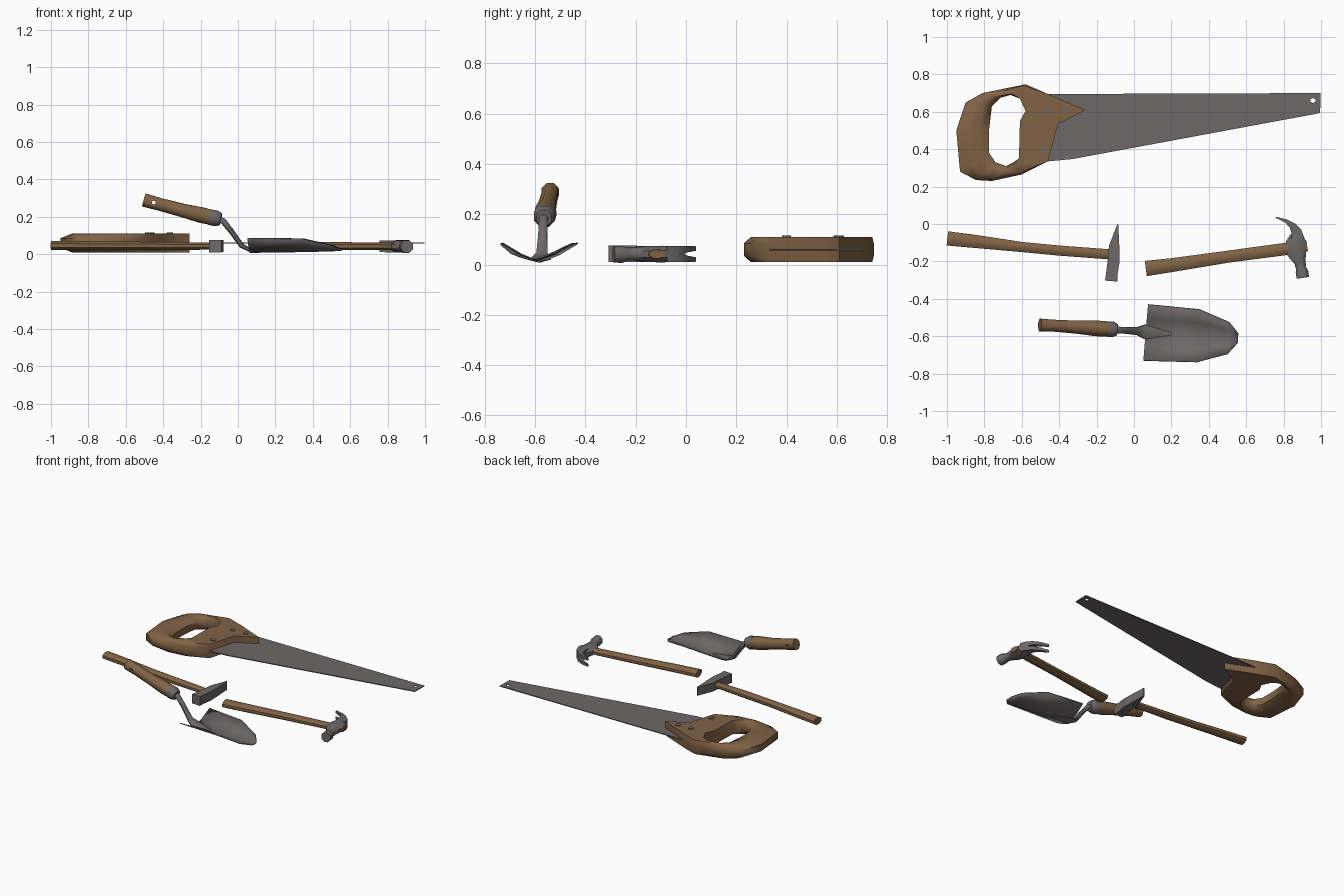
import bpy, bmesh
from math import radians, cos, sin, pi
from mathutils import Vector

cube = bpy.data.objects.get("Cube")
if cube:
    bpy.data.objects.remove(cube)


def material(name, rgb):
    m = bpy.data.materials.new(name)
    m.use_nodes = True
    m.diffuse_color = (*rgb, 1)
    m.node_tree.nodes["Principled BSDF"].inputs["Base Color"].default_value = (*rgb, 1)
    return m


WOOD = material("brown wood", (0.22, 0.125, 0.06))
STEEL = material("grey steel", (0.155, 0.14, 0.138))


def finish(name, bm, mat, angle=50):
    bmesh.ops.recalc_face_normals(bm, faces=bm.faces)
    mesh = bpy.data.meshes.new(name)
    bm.to_mesh(mesh)
    bm.free()
    mesh.materials.append(mat)
    ob = bpy.data.objects.new(name, mesh)
    bpy.context.collection.objects.link(ob)
    bpy.ops.object.select_all(action='DESELECT')
    ob.select_set(True)
    bpy.context.view_layer.objects.active = ob
    bpy.ops.object.shade_smooth_by_angle(angle=radians(angle))
    return ob


def bridge(bm, a, b):
    for i in range(len(a)):
        j = (i + 1) % len(a)
        bm.faces.new((a[i], a[j], b[j], b[i]))


def rod(name, stations, mat, sides=8, angle=50):
    """Loft along a path; each station is x, y, z, half width, half height."""
    bm = bmesh.new()
    pts = [Vector(s[:3]) for s in stations]
    rings = []
    for i, s in enumerate(stations):
        t = (pts[min(i + 1, len(pts) - 1)] - pts[max(i - 1, 0)]).normalized()
        side = t.cross(Vector((0, 0, 1))).normalized()
        up = side.cross(t)
        ring = []
        for k in range(sides):
            a = 2 * pi * (k + 0.5) / sides
            r = 1 / cos(pi / sides)
            ring.append(bm.verts.new(pts[i] + side * s[3] * r * cos(a) + up * s[4] * r * sin(a)))
        rings.append(ring)
    for a, b in zip(rings, rings[1:]):
        bridge(bm, a, b)
    bm.faces.new(rings[0])
    bm.faces.new(rings[-1])
    return finish(name, bm, mat, angle)


def cylinder(name, loc, radius, depth, mat, rot=(0, 0, 0), sides=8):
    bpy.ops.mesh.primitive_cylinder_add(vertices=sides, radius=radius, depth=depth,
                                        location=loc, rotation=rot)
    ob = bpy.context.object
    ob.name = name
    ob.data.materials.append(mat)
    return ob


def drill(ob, loc, radius, rot=(0, 0, 0)):
    cutter = cylinder("hole_cutter", loc, radius, 0.3, ob.data.materials[0], rot, 6)
    cutter.hide_render = True
    cutter.hide_set(True)
    mod = ob.modifiers.new("hole", 'BOOLEAN')
    mod.object = cutter
    mod.solver = 'EXACT'


# Saw blade: a thin tapering plate with a hanging hole
bm = bmesh.new()
blade = [(-0.46, 0.335), (-0.33, 0.347), (0.995, 0.593), (0.998, 0.7), (-0.46, 0.695)]
rings = [[bm.verts.new((x, y, z)) for x, y in blade] for z in (0.057, 0.063)]
bridge(bm, *rings)
for r in rings:
    bm.faces.new(r)
saw_blade = finish("saw_blade", bm, STEEL, 30)
drill(saw_blade, (0.957, 0.66, 0.06), 0.014)

# Saw handle: a closed loop, rounded at the grip and square at the blade
outer = [(-0.95, 0.5), (-0.9, 0.65), (-0.81, 0.7), (-0.58, 0.747), (-0.46, 0.695),
         (-0.26, 0.61), (-0.405, 0.535), (-0.46, 0.335), (-0.6, 0.265), (-0.76, 0.23),
         (-0.845, 0.235), (-0.93, 0.28)]
inner = [(-0.775, 0.5), (-0.76, 0.63), (-0.715, 0.675), (-0.66, 0.69), (-0.61, 0.67),
         (-0.58, 0.605), (-0.61, 0.55), (-0.615, 0.35), (-0.645, 0.33), (-0.685, 0.31),
         (-0.74, 0.33), (-0.775, 0.38)]
bm = bmesh.new()


def handle_ring(z, bevel, hole):
    ring = []
    for o, i in zip(outer, inner):
        o, i = Vector((*o, z)), Vector((*i, z))
        soft = min(1, max(0, (-0.5 - o.x) / 0.25)) * bevel
        ring.append(bm.verts.new(i.lerp(o, soft) if hole else o.lerp(i, soft)))
    return ring


section = [(0.01, 0.35, False), (0.035, 0, False), (0.085, 0, False), (0.11, 0.35, False),
           (0.11, 0.3, True), (0.085, 0, True), (0.035, 0, True), (0.01, 0.3, True)]
rings = [handle_ring(*s) for s in section]
for a, b in zip(rings, rings[1:] + rings[:1]):
    bridge(bm, a, b)
finish("saw_handle", bm, WOOD, 60)
for n, (x, y) in enumerate([(-0.465, 0.605), (-0.365, 0.61), (-0.48, 0.4)]):
    cylinder(f"saw_rivet_{n + 1}", (x, y, 0.0625), 0.018, 0.105, STEEL)

# Cross peen hammer
rod("peen_hammer_handle", [(-0.998, -0.077, 0.046, 0.038, 0.024),
                           (-0.85, -0.093, 0.046, 0.035, 0.024),
                           (-0.6, -0.123, 0.045, 0.027, 0.022),
                           (-0.4, -0.142, 0.044, 0.027, 0.022),
                           (-0.08, -0.166, 0.043, 0.027, 0.018)], WOOD)
rod("peen_hammer_head", [(-0.087, -0.003, 0.043, 0.003, 0.03),
                         (-0.106, -0.12, 0.043, 0.028, 0.031),
                         (-0.109, -0.2, 0.043, 0.032, 0.032),
                         (-0.119, -0.27, 0.043, 0.031, 0.032),
                         (-0.122, -0.305, 0.043, 0.033, 0.033)], STEEL, 4, 30)

# Claw hammer
rod("claw_hammer_handle", [(0.063, -0.238, 0.044, 0.041, 0.024),
                           (0.2, -0.22, 0.044, 0.037, 0.024),
                           (0.5, -0.175, 0.043, 0.032, 0.022),
                           (0.8, -0.135, 0.042, 0.033, 0.02),
                           (0.926, -0.117, 0.042, 0.03, 0.017)], WOOD)
rod("claw_hammer_head", [(0.872, -0.06, 0.042, 0.034, 0.032),
                         (0.866, -0.095, 0.042, 0.055, 0.033),
                         (0.87, -0.16, 0.042, 0.05, 0.032),
                         (0.888, -0.205, 0.042, 0.031, 0.026),
                         (0.893, -0.235, 0.042, 0.027, 0.026),
                         (0.898, -0.255, 0.041, 0.034, 0.034),
                         (0.903, -0.288, 0.041, 0.033, 0.033)], STEEL)
for side, s in (("upper", 1), ("lower", -1)):
    rod(f"claw_{side}", [(0.875, -0.08, 0.042 + s * 0.016, 0.036, 0.016),
                         (0.868, -0.04, 0.042 + s * 0.016, 0.028, 0.016),
                         (0.848, -0.01, 0.042 + s * 0.019, 0.018, 0.013),
                         (0.815, 0.015, 0.042 + s * 0.021, 0.01, 0.011),
                         (0.758, 0.036, 0.042 + s * 0.022, 0.003, 0.009)], STEEL, 4, 40)

# Trowel handle, ferrule and bent neck
trowel_handle = rod("trowel_handle", [(-0.503, -0.54, 0.29, 0.034, 0.036),
                                      (-0.42, -0.544, 0.267, 0.032, 0.034),
                                      (-0.3, -0.552, 0.235, 0.035, 0.036),
                                      (-0.2, -0.558, 0.21, 0.042, 0.042),
                                      (-0.135, -0.562, 0.195, 0.04, 0.04)], WOOD)
drill(trowel_handle, (-0.45, -0.54, 0.276), 0.011, (pi / 2, 0, 0))
rod("trowel_ferrule", [(-0.15, -0.561, 0.198, 0.041, 0.042),
                       (-0.115, -0.563, 0.191, 0.042, 0.042),
                       (-0.092, -0.565, 0.186, 0.03, 0.032)], STEEL)
rod("trowel_neck", [(-0.12, -0.565, 0.192, 0.018, 0.017),
                    (-0.08, -0.567, 0.178, 0.018, 0.016),
                    (-0.03, -0.57, 0.115, 0.018, 0.014),
                    (0.02, -0.573, 0.045, 0.022, 0.013),
                    (0.06, -0.576, 0.024, 0.04, 0.01),
                    (0.2, -0.586, 0.014, 0.012, 0.004)], STEEL)

# Trowel blade: a dished sheet with edges raised beside its centre line
# Each station: left x, right x, left y, right y, edge height
stations = [(0.075, 0.05, -0.43, -0.73, 0.085), (0.35, 0.335, -0.457, -0.738, 0.082),
            (0.51, 0.5, -0.525, -0.695, 0.045), (0.558, 0.555, -0.585, -0.635, 0.026)]
bm = bmesh.new()
rows = []
for n, (xl, xr, yl, yr, ze) in enumerate(stations):
    edges = Vector((xl, yl, ze)), Vector((xr, yr, ze))
    mid = Vector(((xl + xr) / 2, (yl + yr) / 2, 0.01 + 0.004 * n))
    row = []
    for k in (-2, -1, 0, 1, 2):
        p = mid.lerp(edges[k > 0], abs(k) / 2)
        if abs(k) == 1:
            p.z -= (ze - mid.z) * 0.1
        row.append(bm.verts.new(p))
    rows.append(row)
for a, b in zip(rows, rows[1:]):
    for i in range(4):
        bm.faces.new((a[i], a[i + 1], b[i + 1], b[i]))
trowel_blade = finish("trowel_blade", bm, STEEL, 60)
thick = trowel_blade.modifiers.new("thickness", 'SOLIDIFY')
thick.thickness = 0.006
thick.offset = 0
